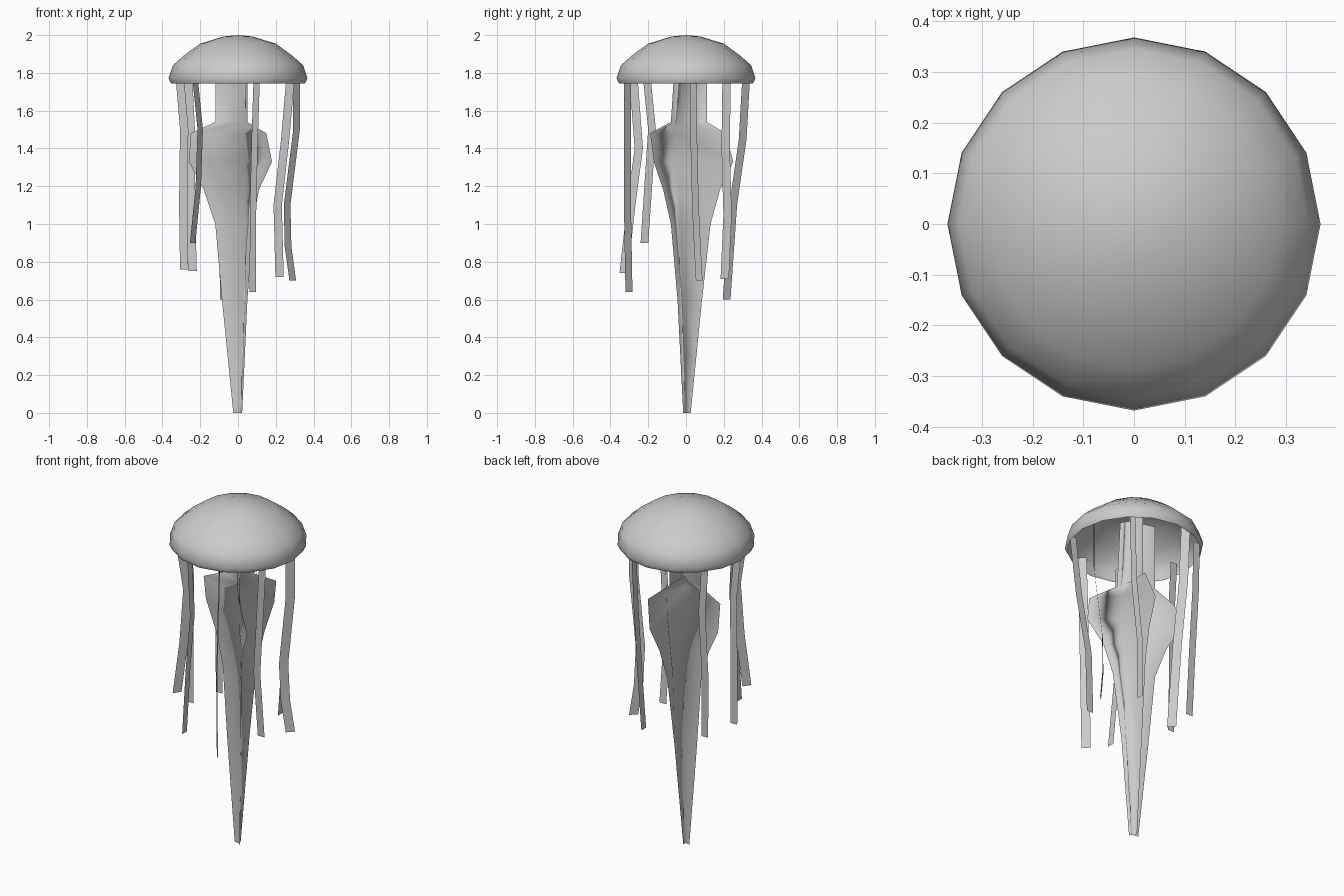
import bpy, bmesh, math
from mathutils import Vector

grey = bpy.data.materials.new("soft_grey")
grey.diffuse_color = (0.6, 0.6, 0.6, 1)


def finish(name, bm):
    mesh = bpy.data.meshes.new(name)
    bm.to_mesh(mesh)
    bm.free()
    mesh.materials.append(grey)
    for p in mesh.polygons:
        p.use_smooth = True
    obj = bpy.data.objects.new(name, mesh)
    bpy.context.collection.objects.link(obj)
    return obj


def strip(bm, left, right):
    """Join two rows of vertices with quads."""
    for i in range(len(left) - 1):
        bm.faces.new((left[i], right[i], right[i + 1], left[i + 1]))


def sample(path, z):
    """Linear lookup of (z, a, b) rows listed from top to bottom."""
    for p, q in zip(path, path[1:]):
        if q[0] <= z <= p[0]:
            t = (p[0] - z) / (p[0] - q[0])
            return p[1] + (q[1] - p[1]) * t, p[2] + (q[2] - p[2]) * t
    return path[-1][1:]


# Open sixteen-sided bell
bm = bmesh.new()
SIDES = 16
profile = [(0.355, 1.745), (0.368, 1.772), (0.345, 1.84), (0.285, 1.893),
           (0.2, 1.955), (0.075, 1.993)]
rings = [[bm.verts.new((r * math.cos(2 * math.pi * i / SIDES),
                        r * math.sin(2 * math.pi * i / SIDES), z))
          for i in range(SIDES)] for r, z in profile]
for low, high in zip(rings, rings[1:]):
    strip(bm, low + low[:1], high + high[:1])
top = bm.verts.new((0, 0, 2.0))
for i in range(SIDES):
    bm.faces.new((rings[-1][i], rings[-1][(i + 1) % SIDES], top))
bmesh.ops.recalc_face_normals(bm, faces=bm.faces)
finish("bell", bm)

# Three thin fins meeting along a wavy axis: rows of (z, x, y)
axis = [(1.92, 0.02, -0.01), (1.75, 0.025, -0.015), (1.54, 0.03, -0.03),
        (1.48, 0.035, -0.055), (1.33, 0.04, -0.055), (1.18, 0.04, -0.035),
        (1.0, 0.03, -0.025), (0.6, 0.022, -0.005), (0.3, 0.015, 0.0),
        (0.0, 0.005, 0.0)]
fins = [
    [(1.92, -0.12, 0.03), (1.54, -0.12, 0.03), (1.48, -0.25, 0.04),
     (1.33, -0.26, 0.075), (1.18, -0.18, 0.05), (1.0, -0.12, 0.03),
     (0.6, -0.085, 0.02), (0.0, -0.025, 0.005)],
    [(1.92, 0.03, 0.11), (1.54, 0.03, 0.11), (1.48, 0.1, 0.21),
     (1.33, 0.06, 0.25), (1.18, 0.045, 0.18), (1.0, 0.03, 0.13),
     (0.6, 0.015, 0.085), (0.0, 0.0, 0.025)],
    [(1.92, 0.05, -0.055), (1.54, 0.05, -0.08), (1.48, 0.15, -0.19),
     (1.33, 0.18, -0.17), (1.18, 0.11, -0.12), (1.0, 0.08, -0.08),
     (0.6, 0.05, -0.045), (0.0, 0.022, -0.015)],
]
bm = bmesh.new()
heights = [row[0] for row in axis]
center = [bm.verts.new((x, y, z)) for z, x, y in axis]
for fin in fins:
    edge = [bm.verts.new((*sample(fin, z), z)) for z in heights]
    strip(bm, center, edge)
finish("oral_arms", bm)

# Nine hanging ribbons: width angle in degrees, then (z, x, y) rows
ribbons = [
    (0, [(1.8, -0.31, -0.04), (1.5, -0.285, -0.03), (1.1, -0.29, -0.03), (0.76, -0.285, -0.035)]),
    (0, [(1.8, -0.265, 0.2), (1.5, -0.25, 0.21), (1.1, -0.25, 0.18), (0.75, -0.24, 0.17)]),
    (55, [(1.8, -0.23, -0.21), (1.5, -0.2, -0.18), (1.2, -0.21, -0.2), (0.9, -0.24, -0.22)]),
    (90, [(1.8, -0.12, -0.28), (1.4, -0.12, -0.25), (1.1, -0.12, -0.29), (0.74, -0.115, -0.33)]),
    (-48, [(1.8, 0.1, -0.31), (1.5, 0.09, -0.31), (1.1, 0.08, -0.31), (0.64, 0.078, -0.302)]),
    (0, [(1.8, 0.28, -0.17), (1.45, 0.25, -0.155), (1.1, 0.21, -0.125), (0.72, 0.22, -0.1)]),
    (45, [(1.8, 0.31, 0.04), (1.5, 0.31, 0.04), (1.1, 0.26, 0.05), (0.88, 0.265, 0.06),
          (0.7, 0.29, 0.07)]),
    (90, [(1.8, 0.19, 0.215), (1.4, 0.175, 0.21), (1.05, 0.145, 0.22), (0.71, 0.13, 0.205)]),
    (125, [(1.8, -0.09, 0.32), (1.45, -0.09, 0.3), (1.1, -0.09, 0.25), (0.6, -0.08, 0.215)]),
]
for n, (angle, path) in enumerate(ribbons, 1):
    bm = bmesh.new()
    a = math.radians(angle)
    half = 0.022 if angle in (0, 90) else 0.025
    side = Vector((math.cos(a), math.sin(a), 0)) * half
    rows = [Vector((x, y, z)) for z, x, y in path]
    strip(bm, [bm.verts.new(p - side) for p in rows],
          [bm.verts.new(p + side) for p in rows])
    finish(f"tentacle_{n}", bm)
